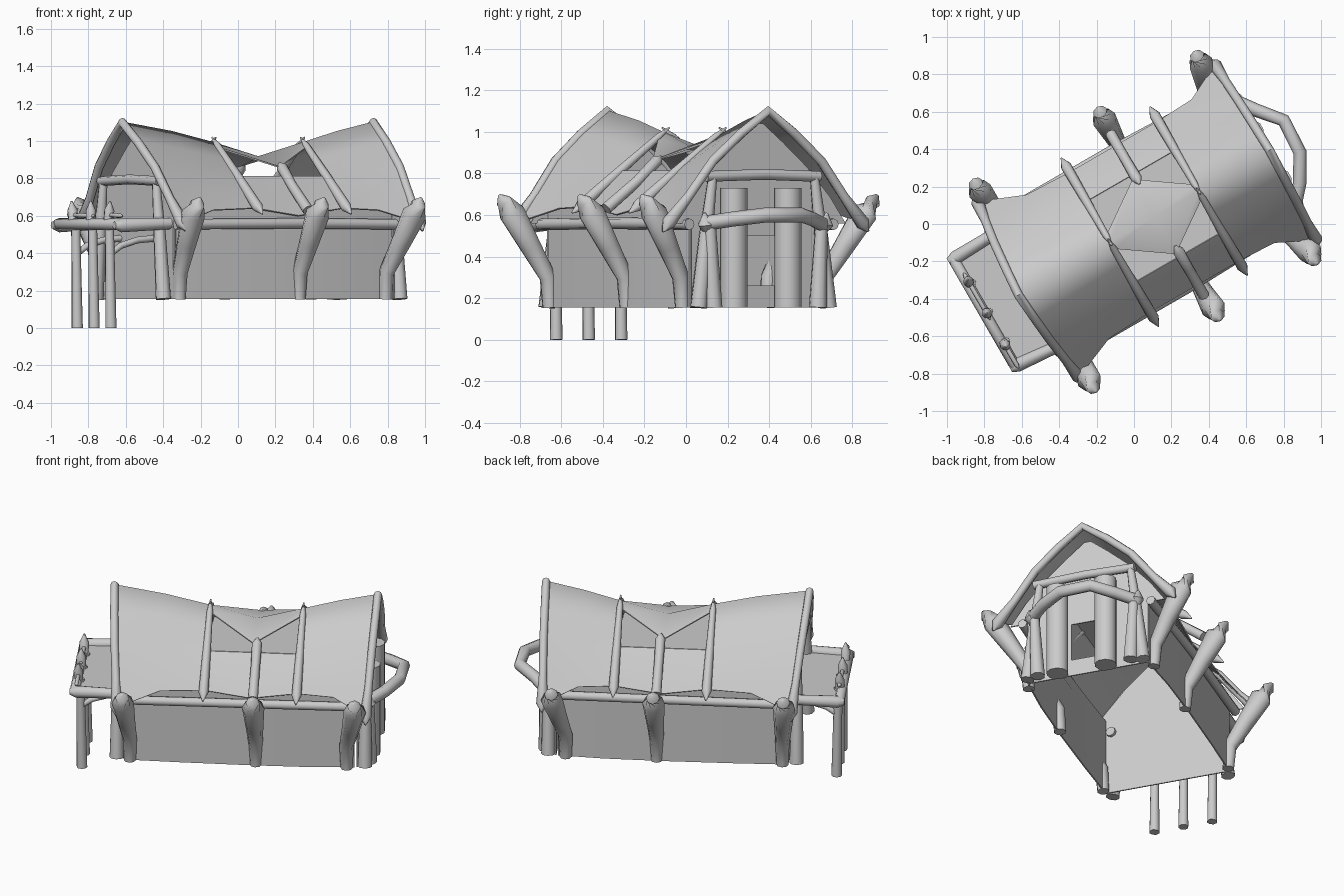
import bpy, bmesh, math
from mathutils import Vector, Matrix

if "Cube" in bpy.data.objects:
    bpy.data.objects.remove(bpy.data.objects["Cube"])

mat = bpy.data.materials.new("plain_grey")
mat.use_nodes = True
GREY = (0.6, 0.6, 0.6, 1)
mat.diffuse_color = GREY
mat.node_tree.nodes["Principled BSDF"].inputs["Base Color"].default_value = GREY

# The hall lies diagonally: parts are given as (along, across, up)
TURN = Matrix.Rotation(math.radians(30), 4, "Z") @ Matrix.Translation((0, -0.02, 0))
MID = 0.113


def finish(name, bm, angle):
    bmesh.ops.recalc_face_normals(bm, faces=bm.faces)
    mesh = bpy.data.meshes.new(name)
    bm.to_mesh(mesh)
    bm.free()
    mesh.transform(TURN)
    mesh.materials.append(mat)
    ob = bpy.data.objects.new(name, mesh)
    bpy.context.collection.objects.link(ob)
    bpy.ops.object.select_all(action="DESELECT")
    ob.select_set(True)
    bpy.context.view_layer.objects.active = ob
    bpy.ops.object.shade_smooth_by_angle(angle=math.radians(angle))
    return ob


def pole(name, pts, radii, sides=8):
    """Round timber through the points; radii may be one number."""
    pts = [Vector(p) for p in pts]
    if not isinstance(radii, (list, tuple)):
        radii = [radii] * len(pts)
    bm = bmesh.new()
    rings = []
    for i, (p, r) in enumerate(zip(pts, radii)):
        d = (pts[min(i + 1, len(pts) - 1)] - pts[max(i - 1, 0)]).normalized()
        ref = Vector((1, 0, 0)) if abs(d.z) > 0.8 else Vector((0, 0, 1))
        a = d.cross(ref).normalized()
        b = d.cross(a)
        rings.append([bm.verts.new(p + r * (math.cos(t) * a + math.sin(t) * b))
                      for t in (2 * math.pi * k / sides for k in range(sides))])
    for r0, r1 in zip(rings, rings[1:]):
        for k in range(sides):
            n = (k + 1) % sides
            bm.faces.new((r0[k], r0[n], r1[n], r1[k]))
    bm.faces.new(rings[0])
    bm.faces.new(rings[-1])
    return finish(name, bm, 55)


def spiked(name, a, b, r, spike):
    """Straight pole with a pointed tip at each end."""
    a, b = Vector(a), Vector(b)
    d = (b - a).normalized() * spike
    pole(name, [a - d, a, b, b + d], [0.004, r, r, 0.004])


def sheet(name, rows, thick=0.008):
    """Thin skin through a grid of points."""
    bm = bmesh.new()
    grid = [[bm.verts.new(p) for p in row] for row in rows]
    for r0, r1 in zip(grid, grid[1:]):
        for k in range(len(r0) - 1):
            bm.faces.new((r0[k], r0[k + 1], r1[k + 1], r1[k]))
    ob = finish(name, bm, 85)
    mod = ob.modifiers.new("thickness", "SOLIDIFY")
    mod.thickness = thick
    mod.offset = 0
    ob.modifiers.new("sharp_rim", "EDGE_SPLIT").split_angle = math.radians(80)


# Sagging roof: half profiles (across, up) from ridge to eave
END = [(0, 1.1), (0.15, 0.99), (0.3, 0.86), (0.43, 0.69), (0.54, 0.56)]
SWELL = [(0, 1.05), (0.14, 0.95), (0.28, 0.82), (0.38, 0.72), (0.44, 0.63)]
RIB = [(0, 0.99), (0.13, 0.9), (0.25, 0.81), (0.36, 0.71), (0.43, 0.64)]
DIP = [(0.25, 0.81), (0.36, 0.7), (0.43, 0.6)]


def full(profile, u, lean=0.0):
    """Mirror a half profile; lean pushes the ridge outwards."""
    row = [(u + lean * (z - 0.56) / 0.54, v, z) for v, z in profile]
    return [(x, -v, z) for x, v, z in row[:0:-1]] + row


RIBS = (-0.16, 0.387)
left_end = full(END, -0.665, -0.06)
right_end = full(END, 0.8, 0.025)
sheet("left_roof", [left_end, full(SWELL, -0.42), full(RIB, RIBS[0])])
sheet("right_roof", [full(RIB, RIBS[1]), full(SWELL, 0.6), right_end])

# Middle bay: low panels, a level loft and a sagging flap over the smoke openings
for s in (-1, 1):
    sheet("middle_panel", [[(u, s * v, z) for v, z in prof]
                           for u, prof in ((RIBS[0], RIB[2:]), (MID, DIP), (RIBS[1], RIB[2:]))])
sheet("loft", [[(u, v, 0.81) for v in (-0.25, 0.25)] for u in RIBS])
sheet("smoke_flap", [full([(0, 0.99), (0.04, 0.965)], RIBS[0]),
                     full([(0, 0.915), (0.23, 0.86)], MID),
                     full([(0, 0.99), (0.04, 0.965)], RIBS[1])])

# Bent barge poles on the gables, straight rafters in the middle
for label, row in (("left", left_end), ("right", right_end)):
    low, high = Vector(row[0]), Vector(row[-1])
    path = [low + Vector((0, -0.03, -0.04))] + row + [high + Vector((0, 0.03, -0.04))]
    pole(label + "_barge_pole", path, [0.006, 0.036] + [0.024] * 7 + [0.036, 0.006])
for u in RIBS:
    for s in (-1, 1):
        pole("rafter", [(u, -s * 0.02, 1.02), (u, s * 0.04, 0.975), (u, s * 0.25, 0.815),
                        (u, s * 0.47, 0.645), (u, s * 0.52, 0.61)],
             [0.004, 0.018, 0.024, 0.029, 0.004])

# Short ridge beams, wall plates and leaning side posts
for s in (-1, 1):
    pole("dip_beam", [(MID + 0.02, s * 0.19, 0.88), (MID + 0.02, s * 0.22, 0.86),
                      (MID + 0.02, s * 0.33, 0.76), (MID + 0.02, s * 0.5, 0.63)],
         [0.006, 0.03, 0.027, 0.03])
    pole("wall_plate", [(-0.64, s * 0.42, 0.555), (0.1, s * 0.42, 0.56),
                        (0.76, s * 0.4, 0.555)], 0.028)
    for foot, top in ((-0.6, -0.625), (0.14, 0.142), (0.675, 0.74)):
        pole("side_post", [(foot, s * 0.39, 0.155), (foot, s * 0.4, 0.3),
                           ((foot + top) / 2, s * 0.49, 0.45), (top, s * 0.585, 0.61),
                           (top, s * 0.63, 0.665), (top, s * 0.655, 0.695)],
             [0.036, 0.042, 0.053, 0.066, 0.04, 0.008])
    # Side wall, gently bowed
    plan = [(-0.62, 0.385), (-0.3, 0.395), (MID, 0.4), (0.45, 0.395), (0.72, 0.375)]
    sheet("side_wall", [[(u, s * v, z) for u, v in plan] for z in (0.155, 0.64)])


# End walls: closed gables, with a doorway at the right end only
def gable(name, u):
    steps = ((0.56, 0.48), (0.69, 0.39), (0.83, 0.265), (0.95, 0.13), (1.04, 0.02))
    sheet(name, [[(u, k * w, z) for k in (-1, 0, 1)] for z, w in steps])


gable("left_gable", -0.63)
sheet("left_end_wall", [[(-0.63, v, z) for v in (-0.385, 0.385)] for z in (0.155, 0.56)])
gable("right_gable", 0.735)
for s in (-1, 1):
    sheet("right_end_wall", [[(0.735, s * v, z) for v in (0.1, 0.375)] for z in (0.155, 0.56)])
for low, high in ((0.155, 0.26), (0.5, 0.56)):
    sheet("door_panel", [[(0.735, v, z) for v in (-0.1, 0.1)] for z in (low, high)])

# Lintels and corner door posts at both ends
for label, u in (("left", -0.68), ("right", 0.78)):
    pole(label + "_lintel", [(u, -0.32, 0.785), (u, 0, 0.795), (u, 0.31, 0.785)], 0.026)
    for s in (-1, 1):
        pole(label + "_corner_post", [(u, s * 0.36, 0.155), (u, s * 0.32, 0.5),
                                      (u, s * 0.28, 0.8)], [0.042, 0.034, 0.022])

# Right entrance: stout columns, outer stakes and a bowed rail
for s in (-1, 1):
    v = s * 0.15 - 0.02
    pole("entrance_column", [(0.79, v, 0.155), (0.79, v, 0.73)], 0.066, 10)
    pole("entrance_stake", [(0.8, s * 0.29, 0.155), (0.8, s * 0.31, 0.56)], [0.045, 0.03])
    pole("rail_knot", [(0.79, s * 0.32, 0.5), (0.8, s * 0.33, 0.555), (0.8, s * 0.34, 0.61)],
         [0.006, 0.042, 0.006])
pole("bowed_rail", [(0.79, 0.33, 0.55), (0.87, 0.22, 0.58), (0.97, 0.1, 0.6),
                    (0.96, -0.09, 0.6), (0.88, -0.23, 0.58), (0.79, -0.33, 0.56)], 0.036)

# Left landing: deck, frame beams, stilts and braces
sheet("landing_deck", [[(u, v, 0.55) for v in (-0.33, 0.35)] for u in (-0.93, -0.63)], 0.015)
for s in (-1, 1):
    pole("landing_side_beam", [(-0.96, s * 0.33 + 0.01, 0.55), (-0.92, s * 0.33 + 0.01, 0.55),
                               (-0.61, s * 0.35, 0.56)], [0.02, 0.038, 0.03])
    pole("landing_brace", [(-0.9, s * 0.18, 0.4), (-0.84, s * 0.18, 0.44),
                           (-0.74, s * 0.18, 0.47), (-0.63, s * 0.18, 0.48)], 0.018)
spiked("landing_front_beam", (-0.93, -0.32, 0.555), (-0.93, 0.34, 0.555), 0.03, 0.03)
for a, b in ((-0.02, 0.23), (-0.32, -0.2)):
    spiked("landing_handrail", (-0.92, a, 0.6), (-0.92, b, 0.605), 0.012, 0.02)
for v in (-0.18, 0.0, 0.18):
    pole("stilt", [(-0.9, v, 0), (-0.905, v, 0.3), (-0.91, v, 0.57)], [0.031, 0.027, 0.025])
    pole("railing_stake", [(-0.92, v, 0.54), (-0.92, v * 1.1, 0.63), (-0.92, v * 1.15, 0.68)],
         [0.026, 0.028, 0.004])
